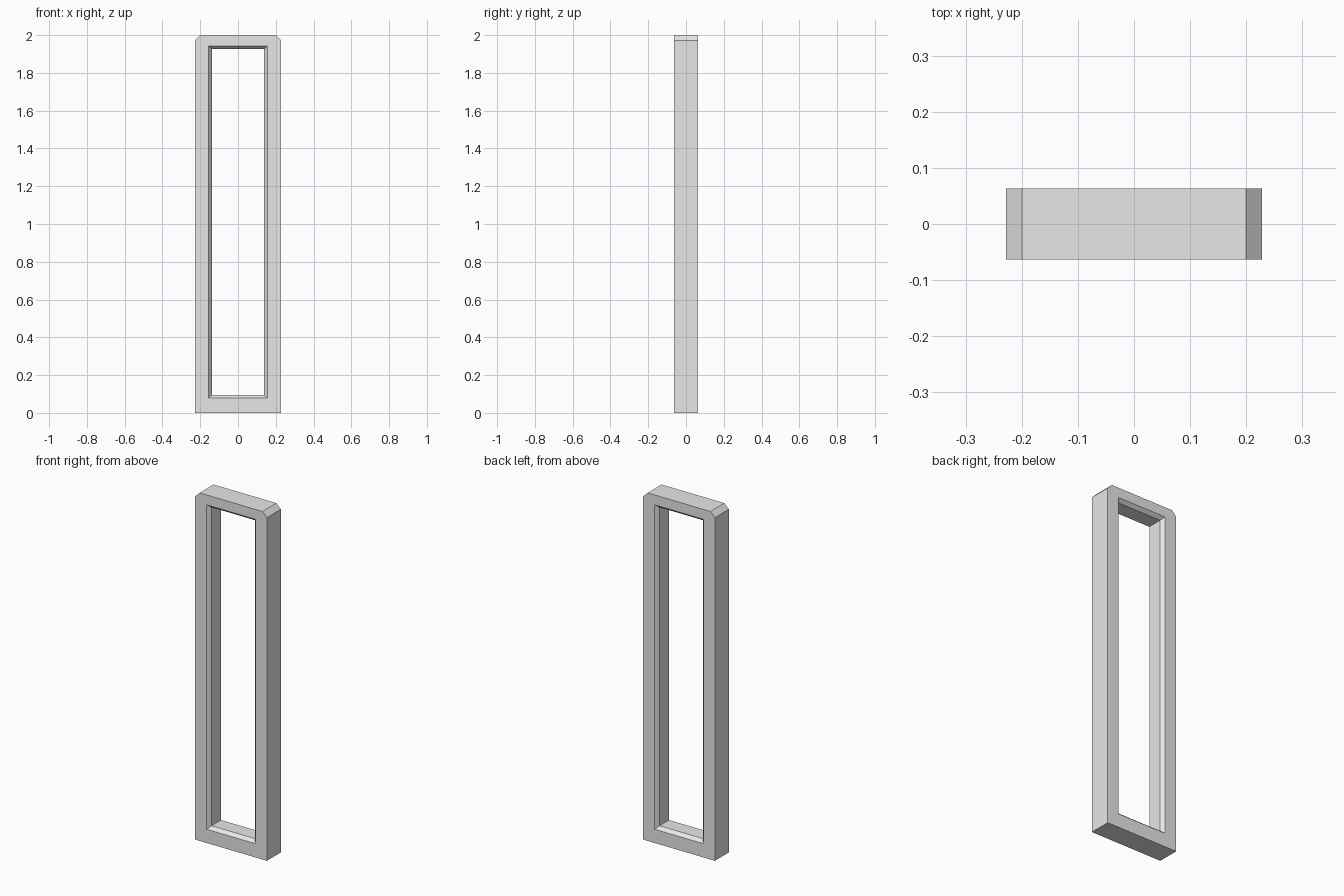
import bpy
import bmesh

if "Cube" in bpy.data.objects:
    bpy.data.objects.remove(bpy.data.objects["Cube"])

HALF_W, HALF_D, HEIGHT = 0.228, 0.063, 2.0
CORNER = 0.028                       # chamfer on the top outer corners
OPEN_W, OPEN_LOW, OPEN_HIGH = 0.155, 0.079, 1.943
LIP, LIP_DEPTH = 0.017, 0.02         # chamfer around the opening

grey = bpy.data.materials.new("plain grey")
grey.use_nodes = True
colour = (0.8, 0.8, 0.8, 1)
grey.diffuse_color = colour
grey.node_tree.nodes["Principled BSDF"].inputs["Base Color"].default_value = colour

bm = bmesh.new()


def ring(points, y):
    return [bm.verts.new((x, y, z)) for x, z in points]


def opening(inset):
    w, low, high = OPEN_W - inset, OPEN_LOW + inset, OPEN_HIGH - inset
    return [(-w, low), (w, low), (w, high), (-w, high)]


def join(a, b):
    """Skin two rings; a vertex repeated in a ring gives a triangle."""
    n = len(a)
    for i in range(n):
        j = (i + 1) % n
        bm.faces.new(list(dict.fromkeys((a[i], a[j], b[j], b[i]))))


# Outline with the two top corners cut off
outline = [(-HALF_W, 0), (HALF_W, 0),
           (HALF_W, HEIGHT - CORNER), (HALF_W - CORNER, HEIGHT),
           (CORNER - HALF_W, HEIGHT), (-HALF_W, HEIGHT - CORNER)]

outer, throat = [], []
for side in (-1, 1):
    rim = ring(outline, side * HALF_D)
    lip = ring(opening(0), side * HALF_D)
    neck = ring(opening(LIP), side * (HALF_D - LIP_DEPTH))
    # Flat face: each cut corner shares one corner of the opening
    join(rim, [lip[i] for i in (0, 1, 2, 2, 3, 3)])
    join(lip, neck)
    outer.append(rim)
    throat.append(neck)

# Outer edge and inside of the opening
join(*outer)
join(*throat)
bmesh.ops.recalc_face_normals(bm, faces=bm.faces)

mesh = bpy.data.meshes.new("window_frame")
bm.to_mesh(mesh)
bm.free()
mesh.materials.append(grey)
frame = bpy.data.objects.new("window_frame", mesh)
bpy.context.collection.objects.link(frame)
